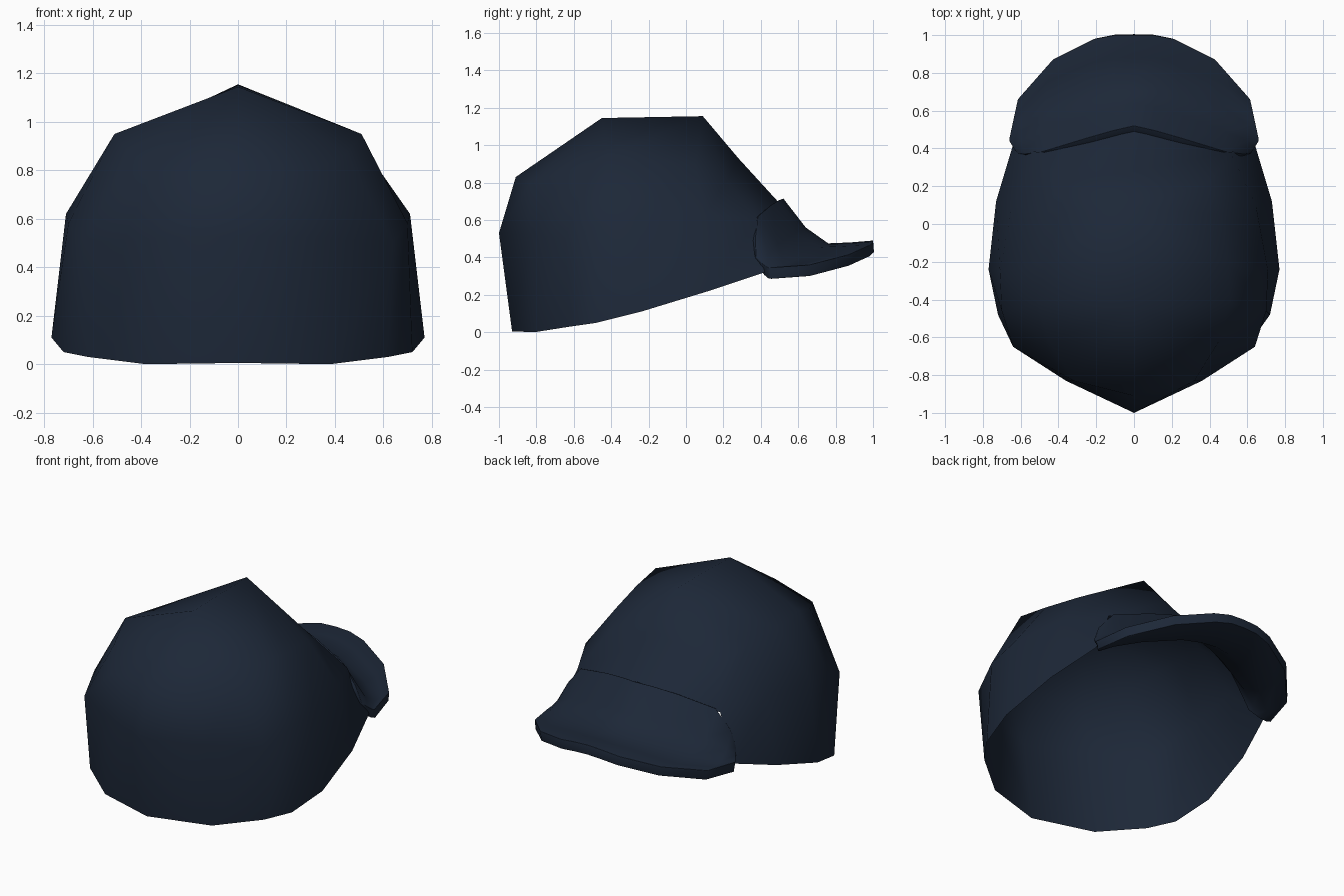
import bpy, bmesh

if "Cube" in bpy.data.objects:
    bpy.data.objects.remove(bpy.data.objects["Cube"])

navy = bpy.data.materials.new("dark_navy_cloth")
navy.diffuse_color = (0.012, 0.0205, 0.039, 1)
navy.use_nodes = True
navy.node_tree.nodes["Principled BSDF"].inputs["Base Color"].default_value = navy.diffuse_color


def half_sheet(name, rows, skip=()):
    """Skin a grid of right-half points, mirror it across x and weld the seam."""
    bm = bmesh.new()
    for side in (1, -1):
        grid = [[bm.verts.new((side * x, y, z)) for x, y, z in row] for row in rows]
        for r in range(len(rows) - 1):
            for c in range(len(rows[0]) - 1):
                if (r, c) in skip:
                    continue
                quad = [grid[r][c], grid[r][c + 1], grid[r + 1][c + 1], grid[r + 1][c]]
                bm.faces.new(quad if side > 0 else quad[::-1])
    bmesh.ops.remove_doubles(bm, verts=bm.verts, dist=0.001)
    bmesh.ops.delete(bm, geom=[v for v in bm.verts if not v.link_faces], context='VERTS')
    for f in bm.faces:
        f.smooth = True
    me = bpy.data.meshes.new(name)
    bm.to_mesh(me)
    bm.free()
    me.materials.append(navy)
    ob = bpy.data.objects.new(name, me)
    bpy.context.collection.objects.link(ob)
    return ob


# Crown: rows rise from rim to ridge, columns run from centre -y round to centre +y
back_top, front_top = (0, -.45, 1.145), (0, .09, 1.155)
front_mid = (0, .49, .70)
crown_rows = [
    [(0, -.93, .005), (.38, -.81, 0), (.62, -.62, .03), (.72, -.48, .05),
     (.77, -.24, .11), (.73, .12, .22), (.64, .42, .32), front_mid],
    [(0, -1, .53), (.36, -.83, .52), (.64, -.65, .50), (.70, -.46, .58),
     (.71, -.25, .62), (.645, .10, .63), (.51, .38, .60), front_mid],
    [(0, -.91, .83), (.32, -.83, .80), (.45, -.62, .87), (.51, -.42, .95),
     (.50, -.21, .92), (.46, .05, .89), (.40, .22, .81), (0, .28, .93)],
    [back_top] * 4 + [front_top] * 4,
]
half_sheet("crown", crown_rows, skip={(0, 6)})   # arched opening above the brim

# Brim: rows run from the crown seam to the outer edge, columns from centre to tip
brim_rows = [
    [(0, .52, .715), (.11, .495, .705), (.25, .455, .68), (.48, .385, .62),
     (.58, .37, .50), (.62, .375, .40)],
    [(0, .64, .56), (.11, .62, .55), (.24, .58, .53), (.48, .49, .47),
     (.60, .44, .41), (.64, .405, .37)],
    [(0, .76, .475), (.11, .75, .47), (.24, .72, .455), (.47, .62, .40),
     (.61, .52, .36), (.655, .43, .35)],
    [(0, .88, .48), (.11, .88, .475), (.23, .85, .46), (.46, .75, .395),
     (.615, .59, .355), (.66, .44, .345)],
    [(0, 1.0, .49), (.10, 1.0, .485), (.21, .98, .465), (.43, .87, .415),
     (.615, .66, .36), (.66, .45, .345)],
]
brim = half_sheet("brim", brim_rows)
bm = bmesh.new()
bm.from_mesh(brim.data)
for f in bm.faces:                                # upper side faces up
    if f.normal.z < 0:
        f.normal_flip()
bm.to_mesh(brim.data)
bm.free()
solid = brim.modifiers.new("thickness", 'SOLIDIFY')
solid.thickness = 0.06
solid.offset = -1
edge = brim.modifiers.new("rounded_edge", 'BEVEL')
edge.width = 0.028
edge.segments = 3
edge.limit_method = 'ANGLE'
edge.angle_limit = 1.0
